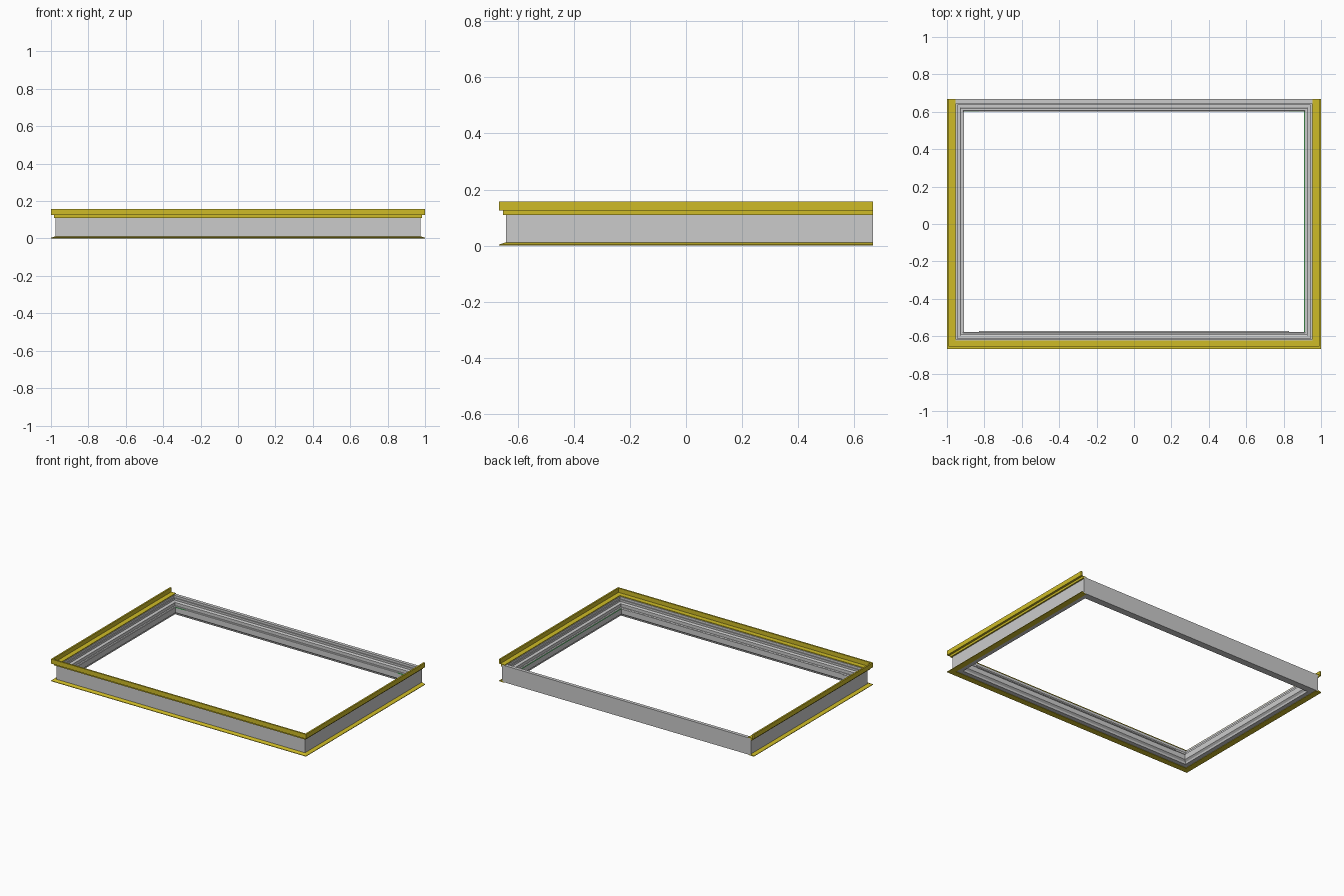
import bpy, bmesh

if "Cube" in bpy.data.objects:
    bpy.data.objects.remove(bpy.data.objects["Cube"])

X, Y = 1.0, 0.667      # outer half sizes
REVEAL = 0.025         # flange overhang beyond the wall


def material(name, rgb):
    m = bpy.data.materials.new(name)
    m.diffuse_color = (*rgb, 1)
    m.use_nodes = True
    m.node_tree.nodes["Principled BSDF"].inputs["Base Color"].default_value = m.diffuse_color
    return m


def finish(name, bm, mat=None):
    bmesh.ops.recalc_face_normals(bm, faces=bm.faces[:])
    me = bpy.data.meshes.new(name)
    bm.to_mesh(me)
    bm.free()
    ob = bpy.data.objects.new(name, me)
    bpy.context.collection.objects.link(ob)
    if mat:
        me.materials.append(mat)
    return ob


def sweep(name, profile, path, closed, mat=None):
    """Sweep (inset, z) points along mitred corners (x, y, inward dx, inward dy)."""
    bm = bmesh.new()
    rings = [[bm.verts.new((x + dx * d, y + dy * d, z)) for d, z in profile]
             for x, y, dx, dy in path]
    n = len(profile)
    for i in range(len(rings) if closed else len(rings) - 1):
        a, b = rings[i], rings[(i + 1) % len(rings)]
        for j in range(n):
            k = (j + 1) % n
            bm.faces.new((a[j], a[k], b[k], b[j]))
    if not closed:
        bm.faces.new(rings[0])
        bm.faces.new(rings[-1])
    return finish(name, bm, mat)


def strip(name, lo, hi, mat=None):
    bm = bmesh.new()
    bmesh.ops.create_cube(bm, size=1)
    for v in bm.verts:
        v.co = [hi[i] if v.co[i] > 0 else lo[i] for i in range(3)]
    return finish(name, bm, mat)


yellow = material("yellow_trim", (0.62, 0.50, 0.02))
green = material("green_seal", (0.1, 0.55, 0.15))

# Main grey frame: stepped section, mitred on all four corners
wx, wy = X - REVEAL, -Y + REVEAL
loop = [(-wx, wy, 1, 1), (wx, wy, -1, 1), (wx, Y, -1, -1), (-wx, Y, 1, -1)]
frame_profile = [(0, 0.003), (0.048, 0.003), (0.052, 0.015), (0.065, 0.025),
                 (0.065, 0.06), (0.06, 0.066), (0.05, 0.066), (0.05, 0.088),
                 (0.044, 0.092), (0.03, 0.092), (0.03, 0.106), (0.024, 0.106),
                 (0.024, 0.122), (0, 0.122)]
sweep("main_frame", frame_profile, loop, True)

# Yellow trims on the front and both sides, cut square at the back
u_path = [(-X, Y, 1, 0), (-X, -Y, 1, 1), (X, -Y, -1, 1), (X, Y, -1, 0)]
upper_profile = [(0, 0.157), (0, 0.125), (0.015, 0.125), (0.015, 0.11),
                 (0.026, 0.11), (0.026, 0.121), (0.045, 0.121),
                 (0.045, 0.127), (0.011, 0.127), (0.011, 0.157)]
sweep("upper_trim", upper_profile, u_path, False, yellow)
lower_profile = [(0, 0), (0.042, 0), (0.042, 0.004), (0.026, 0.011),
                 (0.022, 0.011), (0, 0.004)]
sweep("lower_trim", lower_profile, u_path, False, yellow)

# Seals along the inner step
ix, fy, by = wx - 0.065, wy + 0.065, Y - 0.065
for s in (-1, 1):
    xs = sorted((s * ix, s * (ix + 0.006)))
    strip("side_seal", (xs[0], fy, 0.058), (xs[1], by, 0.064),
          green if s > 0 else None)
    xs = sorted((s * 0.83, s * ix))
    strip("back_seal_end", (xs[0], by, 0.058), (xs[1], by + 0.006, 0.064), green)
strip("back_seal", (-0.83, by, 0.058), (0.83, by + 0.006, 0.064))
strip("front_seal", (-0.83, fy - 0.004, 0.058), (0.83, fy + 0.005, 0.066))
